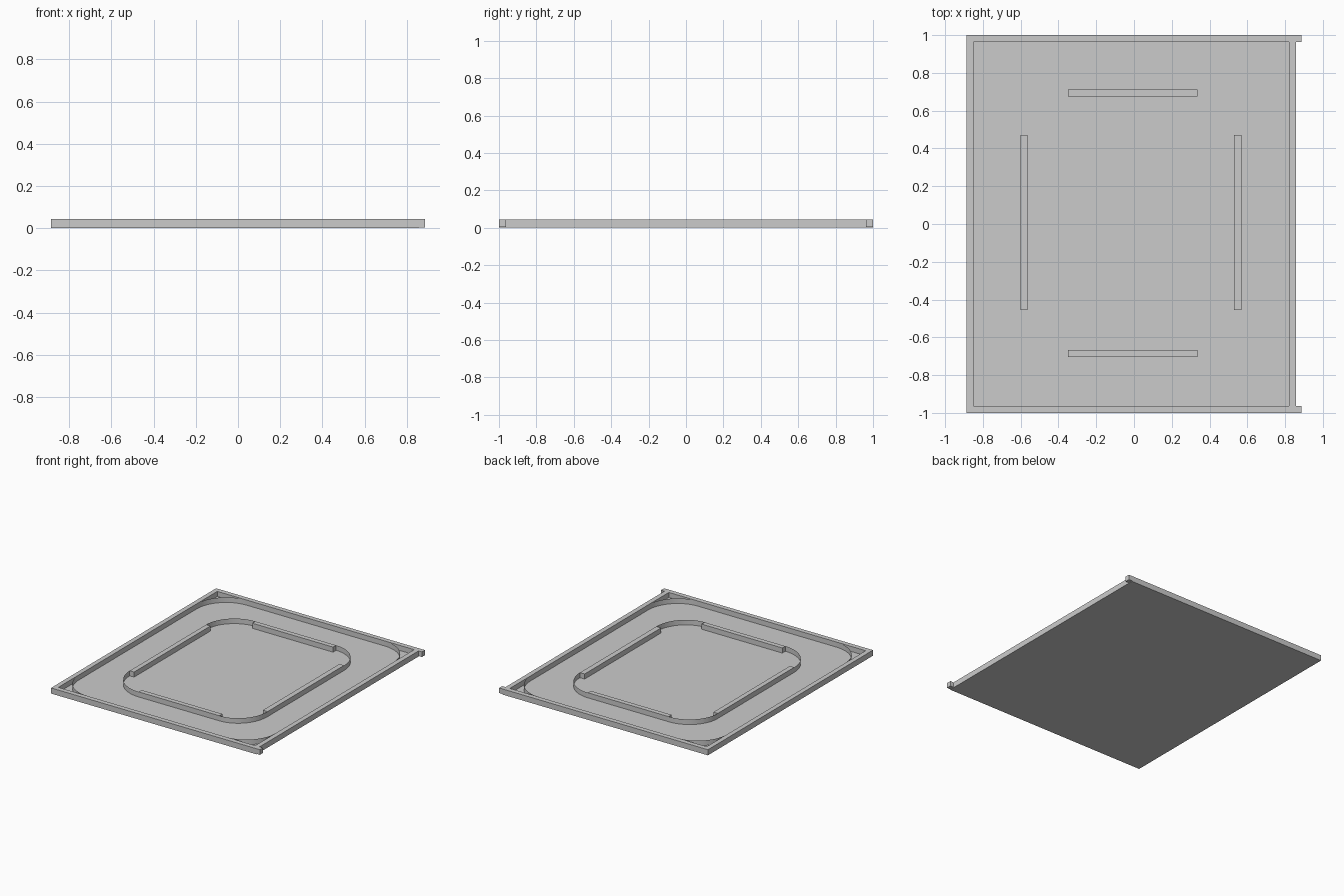
import bpy, bmesh
from math import sin, cos, pi

if "Cube" in bpy.data.objects:
    bpy.data.objects.remove(bpy.data.objects["Cube"])

BASE, TOP = 0.004, 0.043


def box(name, x0, x1, y0, y1, z0=BASE, z1=TOP):
    bm = bmesh.new()
    bmesh.ops.create_cube(bm, size=1)
    for v in bm.verts:
        v.co.x = x0 if v.co.x < 0 else x1
        v.co.y = y0 if v.co.y < 0 else y1
        v.co.z = z0 if v.co.z < 0 else z1
    return finish(name, bm)


def finish(name, bm):
    mesh = bpy.data.meshes.new(name)
    bm.to_mesh(mesh)
    bm.free()
    obj = bpy.data.objects.new(name, mesh)
    bpy.context.collection.objects.link(obj)
    return obj


def corner_strip(name, corner, rx, ry, sx, sy, segments=20):
    """Thin upright quarter-round sheet, tangent to both walls meeting at corner."""
    cx, cy = corner[0] - sx * rx, corner[1] - sy * ry
    bm = bmesh.new()
    prev = None
    for i in range(segments + 1):
        a = pi / 2 * i / segments
        x, y = cx + sx * rx * cos(a), cy + sy * ry * sin(a)
        pair = (bm.verts.new((x, y, BASE)), bm.verts.new((x, y, TOP)))
        if prev:
            face = bm.faces.new((prev[0], pair[0], pair[1], prev[1]))
            face.smooth = True
        prev = pair
    return finish(name, bm)


# Floor plate
box("floor", -0.886, 0.857, -1, 1, 0, BASE)

# Outer rim; the front and back walls overhang the floor as small tabs
box("outer_wall_back", -0.886, 0.886, 0.963, 1)
box("outer_wall_front", -0.886, 0.886, -1, -0.963)
box("outer_wall_left", -0.886, -0.85, -0.963, 0.963)
box("outer_wall_right", 0.82, 0.857, -0.963, 0.963)

# Straight inner walls
box("inner_wall_back", -0.35, 0.335, 0.674, 0.711)
box("inner_wall_front", -0.35, 0.335, -0.704, -0.667)
box("inner_wall_left", -0.6, -0.563, -0.455, 0.471)
box("inner_wall_right", 0.53, 0.57, -0.455, 0.471)

# Curved corner strips for the rim and the inner ring
for sx, side in ((-1, "left"), (1, "right")):
    for sy, end in ((-1, "front"), (1, "back")):
        rim = (0.82 if sx > 0 else -0.85, sy * 0.963)
        corner_strip(f"outer_curve_{end}_{side}", rim, 0.25, 0.25, sx, sy)
        ring = (0.57 if sx > 0 else -0.6, 0.711 if sy > 0 else -0.704)
        rx = 0.235 if sx > 0 else 0.25
        ry = 0.24 if sy > 0 else 0.249
        corner_strip(f"inner_curve_{end}_{side}", ring, rx, ry, sx, sy)
